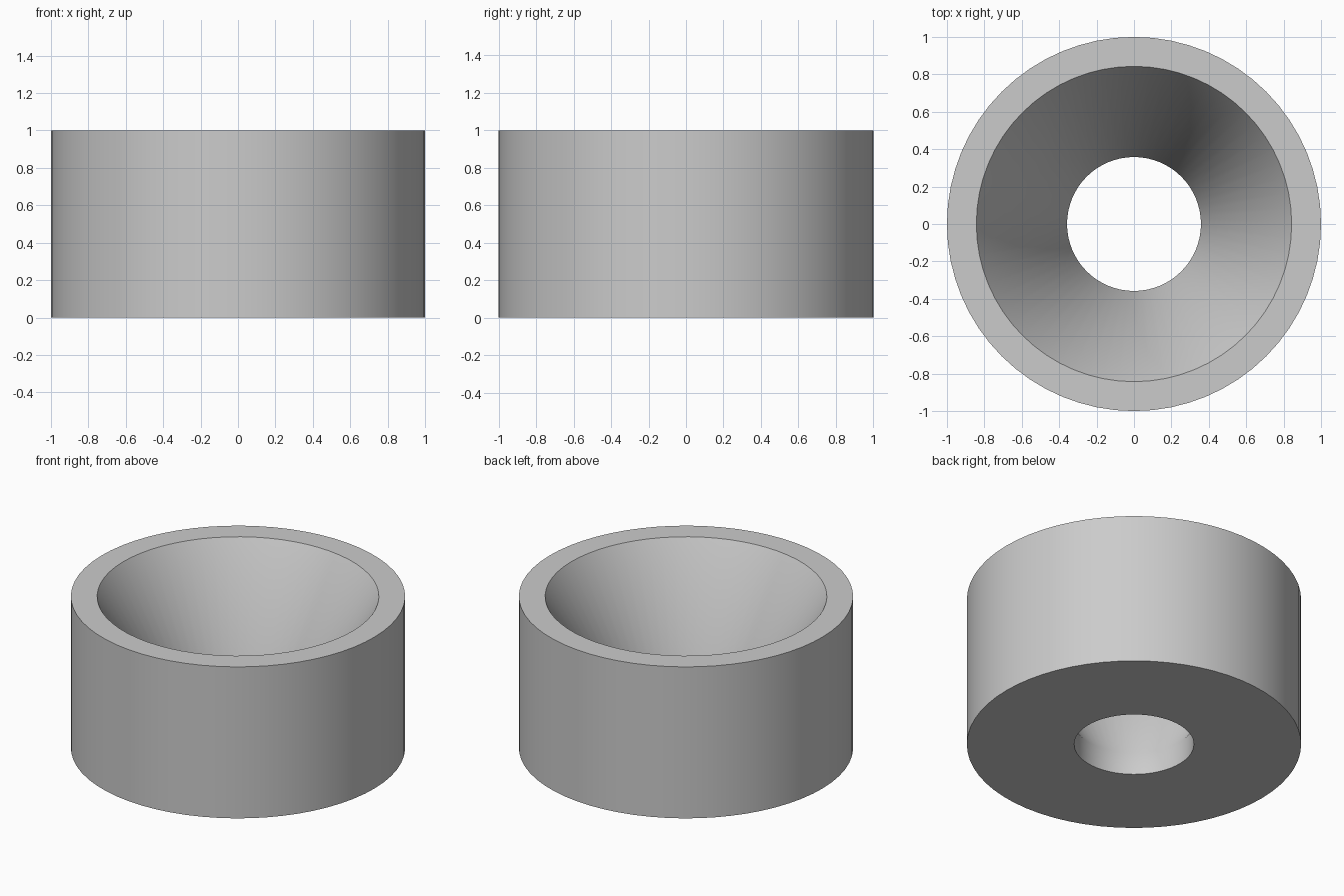
import bpy
import bmesh
from math import radians, tau
from mathutils import Vector

cube = bpy.data.objects.get("Cube")
if cube:
    bpy.data.objects.remove(cube, do_unlink=True)

SEGMENTS = 64

# Single plain grey
grey = bpy.data.materials.new("plain_grey")
grey.use_nodes = True
grey.diffuse_color = (0.6, 0.6, 0.6, 1)
grey.node_tree.nodes["Principled BSDF"].inputs["Base Color"].default_value = (0.6, 0.6, 0.6, 1)

# Closed section: outer wall, rim, tapered seat, short straight bore
section = [(1.0, 0.0), (1.0, 1.0), (0.843, 1.0), (0.358, 0.15), (0.358, 0.0)]

bm = bmesh.new()
verts = [bm.verts.new((r, 0, z)) for r, z in section]
edges = [bm.edges.new((a, b)) for a, b in zip(verts, verts[1:] + verts[:1])]
bmesh.ops.spin(bm, geom=verts + edges, cent=Vector(), axis=Vector((0, 0, 1)),
               angle=tau, steps=SEGMENTS, use_duplicate=False)
bmesh.ops.remove_doubles(bm, verts=bm.verts, dist=0.0001)
bmesh.ops.recalc_face_normals(bm, faces=bm.faces)
mesh = bpy.data.meshes.new("tapered_bushing")
bm.to_mesh(mesh)
bm.free()
mesh.materials.append(grey)

bushing = bpy.data.objects.new("tapered_bushing", mesh)
bpy.context.collection.objects.link(bushing)
bpy.ops.object.select_all(action='DESELECT')
bushing.select_set(True)
bpy.context.view_layer.objects.active = bushing
bpy.ops.object.shade_smooth_by_angle(angle=radians(35))
